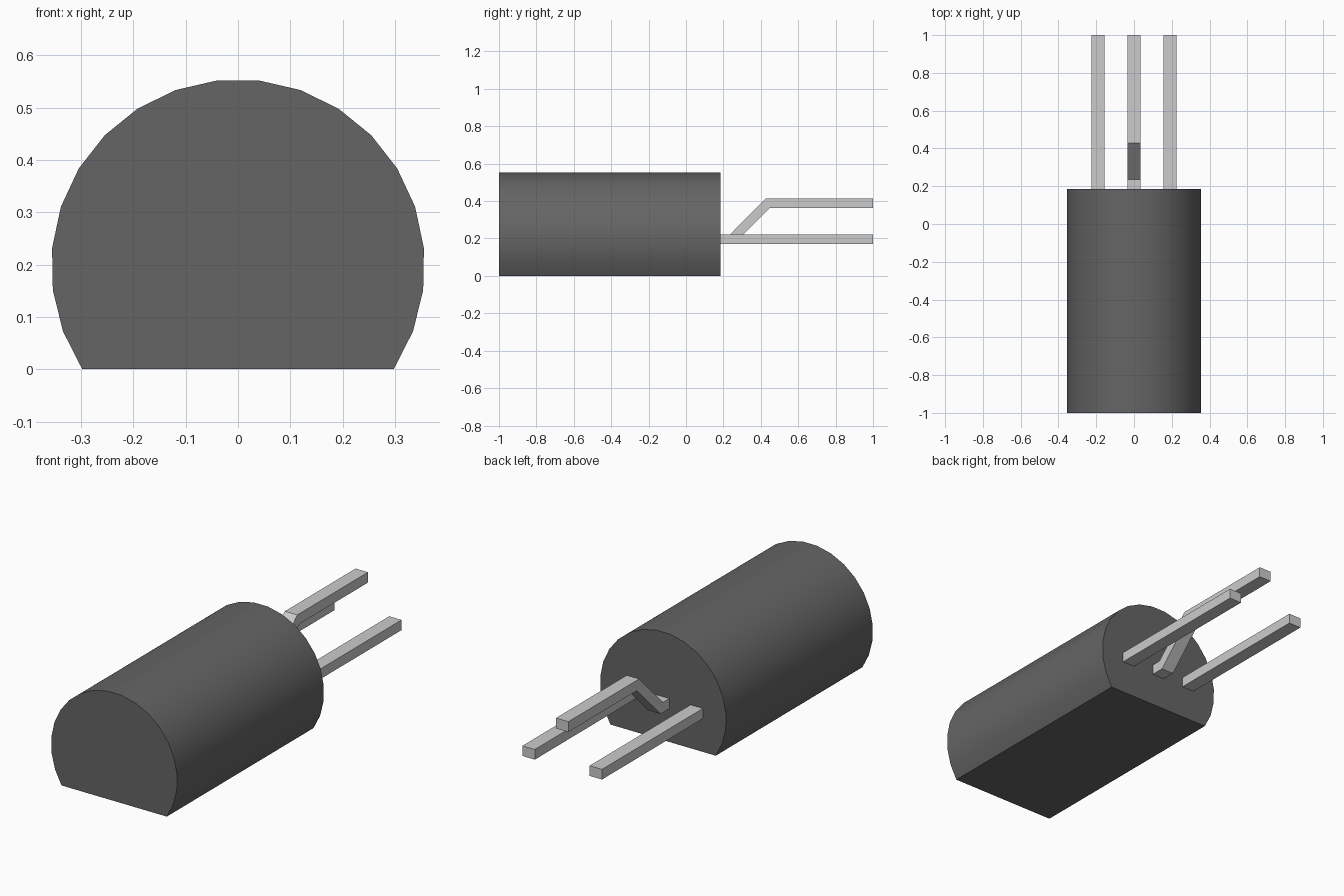
import bpy, bmesh, math

if "Cube" in bpy.data.objects:
    bpy.data.objects.remove(bpy.data.objects["Cube"])


def material(name, grey):
    m = bpy.data.materials.new(name)
    m.diffuse_color = (grey, grey, grey, 1)
    m.use_nodes = True
    m.node_tree.nodes["Principled BSDF"].inputs["Base Color"].default_value = m.diffuse_color
    return m


def extrude_profile(name, points, direction, mat):
    """Closed solid made by extruding a planar outline along a direction."""
    bm = bmesh.new()
    face = bm.faces.new([bm.verts.new(p) for p in points])
    result = bmesh.ops.extrude_face_region(bm, geom=[face], use_keep_orig=True)
    moved = [g for g in result["geom"] if isinstance(g, bmesh.types.BMVert)]
    bmesh.ops.translate(bm, verts=moved, vec=direction)
    bmesh.ops.recalc_face_normals(bm, faces=bm.faces)
    mesh = bpy.data.meshes.new(name)
    bm.to_mesh(mesh)
    bm.free()
    mesh.materials.append(mat)
    obj = bpy.data.objects.new(name, mesh)
    bpy.context.collection.objects.link(obj)
    return obj


dark = material("dark_plastic", 0.13)
metal = material("pale_metal", 0.6)

# Round casing with a flat underside: 19-segment arc closed by a chord
FRONT, BACK, RADIUS, SEGMENTS = -1.0, 0.185, 0.357, 19
half = math.radians(123.5)
drop = RADIUS * math.cos(half)
outline = []
for i in range(SEGMENTS + 1):
    a = -half + 2 * half * i / SEGMENTS
    outline.append((RADIUS * math.sin(a), FRONT, RADIUS * math.cos(a) - drop))
casing = extrude_profile("casing", outline, (0, BACK - FRONT, 0), dark)
bpy.context.view_layer.objects.active = casing
casing.select_set(True)
bpy.ops.object.shade_smooth_by_angle(angle=math.radians(30))

# Three leads: side profiles in the YZ plane, extruded across X
LEAD = 0.07
straight = [(BACK, 0.17), (1, 0.17), (1, 0.222), (BACK, 0.222)]
bent = [(BACK, 0.17), (0.255, 0.17), (0.447, 0.362), (1, 0.362),
        (1, 0.415), (0.428, 0.415), (0.236, 0.222), (BACK, 0.222)]
for name, x, profile in (("left_lead", -0.19, straight),
                         ("middle_lead", 0, bent),
                         ("right_lead", 0.19, straight)):
    extrude_profile(name, [(x - LEAD / 2, y, z) for y, z in profile],
                    (LEAD, 0, 0), metal)
